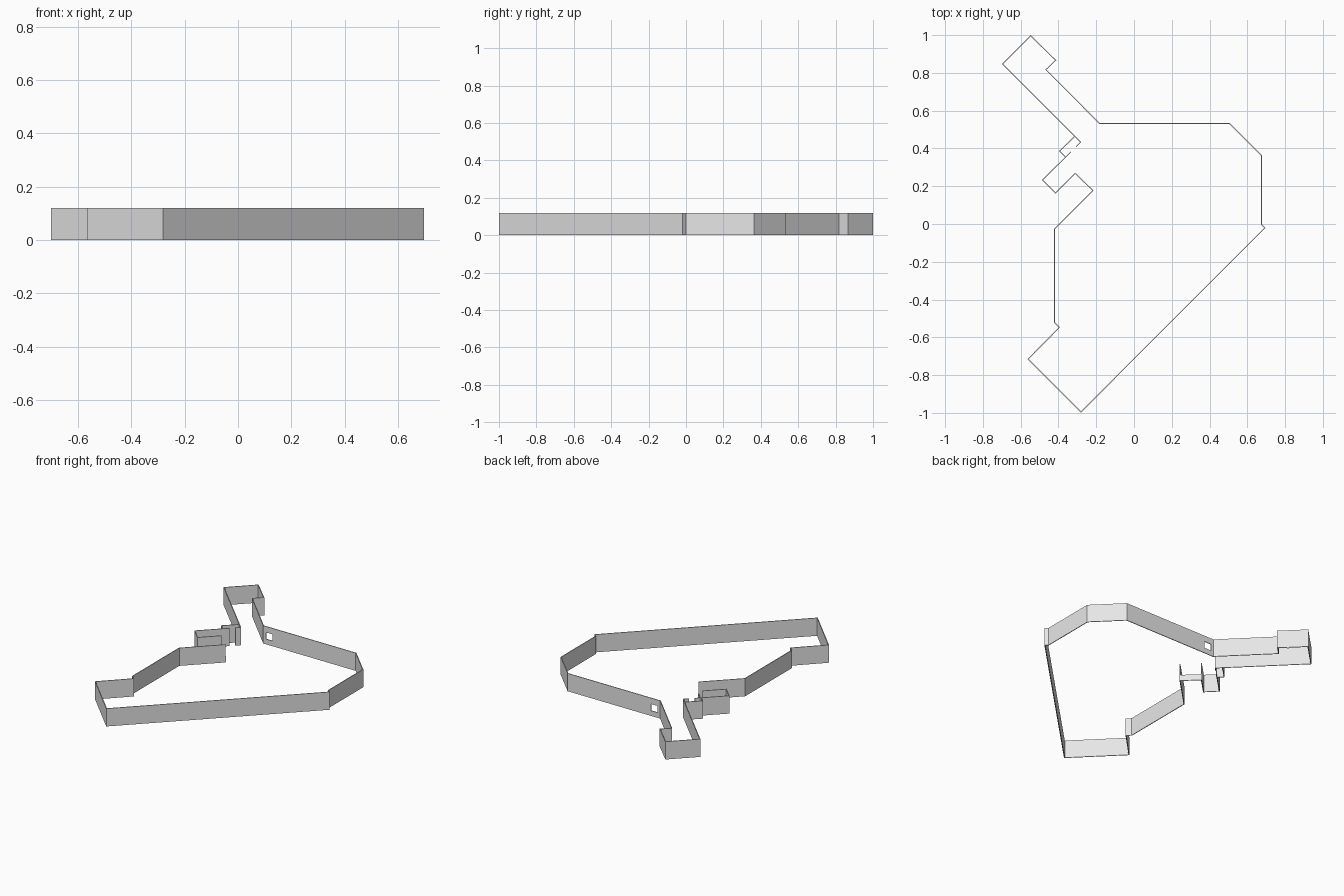
import bpy

cube = bpy.data.objects.get("Cube")
if cube:
    bpy.data.objects.remove(cube, do_unlink=True)

HEIGHT = 0.12
THICKNESS = 0.005

grey = bpy.data.materials.new("light_grey")
grey.use_nodes = True
colour = (0.8, 0.8, 0.8, 1)
grey.diffuse_color = colour
grey.node_tree.nodes["Principled BSDF"].inputs["Base Color"].default_value = colour


def wall(name, path, bottom=0.0, top=HEIGHT):
    """Raise a plan path into a thin wall between two heights."""
    verts = [(x, y, z) for x, y in path for z in (bottom, top)]
    faces = [(2 * i, 2 * i + 2, 2 * i + 3, 2 * i + 1) for i in range(len(path) - 1)]
    mesh = bpy.data.meshes.new(name)
    mesh.from_pydata(verts, [], faces)
    mesh.materials.append(grey)
    obj = bpy.data.objects.new(name, mesh)
    bpy.context.collection.objects.link(obj)
    solid = obj.modifiers.new("thickness", "SOLIDIFY")
    solid.thickness = THICKNESS
    solid.offset = 0
    solid.use_even_offset = True
    return obj


# Small window in the back wall
window_left, window_right = (-0.162, 0.533), (-0.113, 0.533)

# Narrow back room, from the doorway round to the window
wall("back_room_wall", [
    (-0.307, 0.409), (-0.283, 0.433), (-0.697, 0.847), (-0.547, 0.997),
    (-0.415, 0.867), (-0.466, 0.817), (-0.183, 0.533), window_left])

wall("window_sill", [window_left, window_right], 0, 0.035)
wall("window_lintel", [window_left, window_right], 0.08, HEIGHT)

# Main room, from the window round to the low wall
wall("main_room_wall", [
    window_right, (0.505, 0.533), (0.675, 0.363), (0.675, -0.002),
    (0.693, -0.02), (-0.281, -0.995), (-0.56, -0.715), (-0.395, -0.547),
    (-0.42, -0.522), (-0.42, -0.026), (-0.217, 0.177)])

# Low wall beside the entrance
low_end = (-0.311, 0.268)
wall("low_wall", [(-0.217, 0.177), low_end], 0, 0.04)

# Entrance recess and the shallow niche next to it
wall("entrance_wall", [low_end, (-0.415, 0.164), (-0.484, 0.233), (-0.333, 0.383)])
wall("niche_wall", [(-0.315, 0.463), (-0.394, 0.386), (-0.362, 0.354)])
